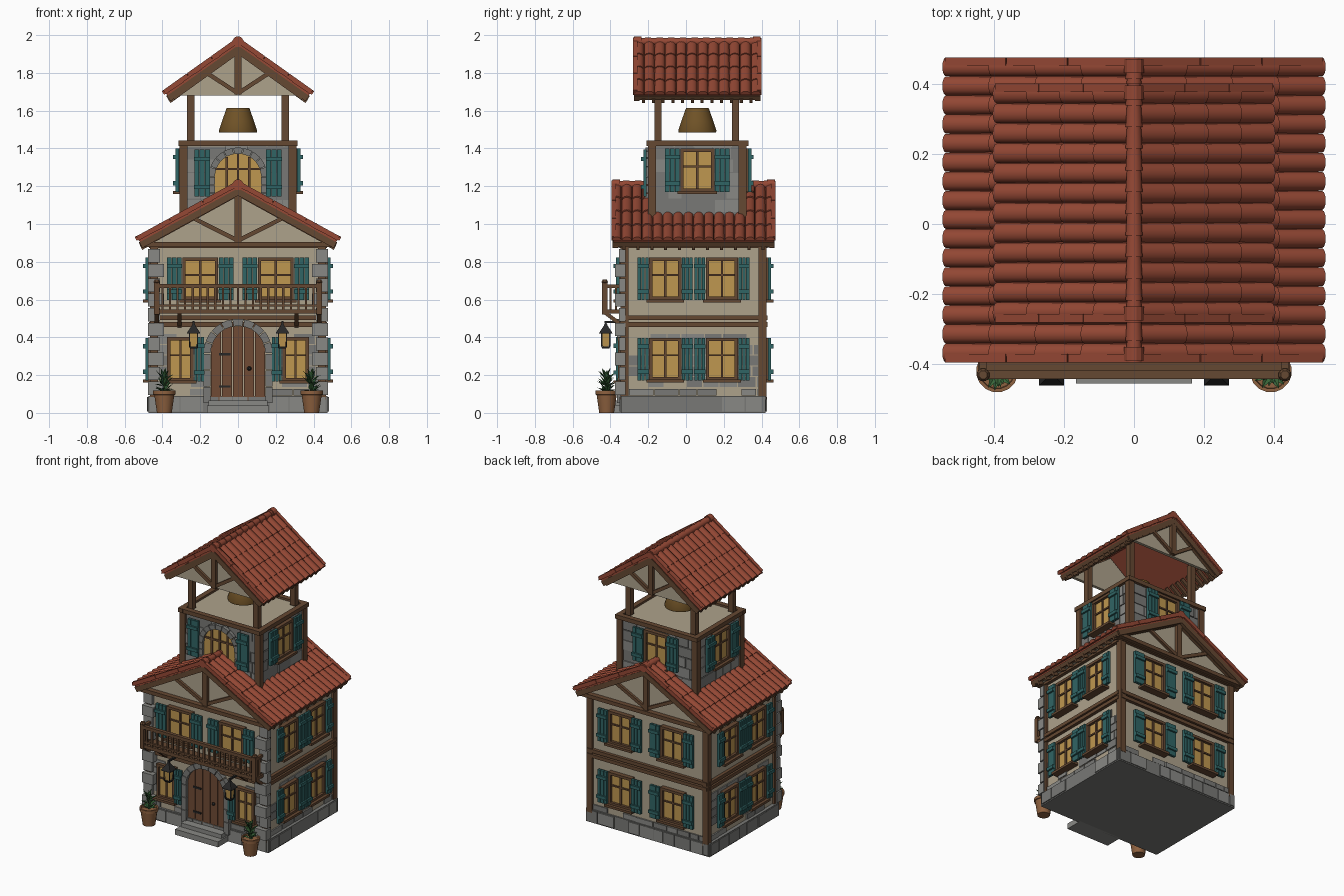
import bpy, bmesh, random
from math import pi, sin, cos, atan2, hypot
from mathutils import Matrix, Vector

if "Cube" in bpy.data.objects:
    bpy.data.objects.remove(bpy.data.objects["Cube"])
random.seed(4)
I = Matrix.Identity(4)
T = lambda x, y, z: Matrix.Translation((x, y, z))
R = lambda a, ax: Matrix.Rotation(a, 4, ax)
COL = dict(tile=(.30, .065, .035), wood=(.13, .065, .032), door=(.16, .07, .035), teal=(.03, .13, .13),
           plaster=(.42, .36, .26), stone=(.19, .19, .18), pale=(.25, .25, .235), amber=(.52, .31, .08),
           bronze=(.16, .085, .02), clay=(.27, .12, .05), leaf=(.04, .13, .04), iron=(.02, .02, .02))
parts, kind = {}, {}


def bm_of(name, col):
    kind[name] = col
    return parts.setdefault(name, bmesh.new()) if name not in parts else parts[name]


def box(name, col, c, s, M=I):
    bmesh.ops.create_cube(bm_of(name, col), size=1, matrix=M @ T(*c) @ Matrix.Diagonal((*s, 1)))


def span(name, col, x, y, z, M=I):
    box(name, col, [(a[0] + a[1]) / 2 for a in (x, y, z)], [a[1] - a[0] for a in (x, y, z)], M)


def beam(name, col, p, q, y, w, d, M=I):
    dx, dz = q[0] - p[0], q[1] - p[1]
    box(name, col, (0, 0, 0), (hypot(dx, dz), d, w),
        M @ T((p[0] + q[0]) / 2, y, (p[1] + q[1]) / 2) @ R(-atan2(dz, dx), 'Y'))


def prism(name, col, pts, y0, y1, M=I):
    b = bm_of(name, col)
    f, k = [[b.verts.new(M @ Vector((x, y, z))) for x, z in pts] for y in (y0, y1)]
    b.faces.new(f)
    b.faces.new(k[::-1])
    for i in range(len(pts)):
        j = (i + 1) % len(pts)
        b.faces.new((f[i], k[i], k[j], f[j]))


def lathe(name, col, prof, n, M=I):
    b = bm_of(name, col)
    rings = [[b.verts.new(M @ Vector((r * cos(2 * pi * (i + .5) / n), r * sin(2 * pi * (i + .5) / n), z)))
              for i in range(n)] for r, z in prof]
    for a, c in zip(rings, rings[1:]):
        for i in range(n):
            b.faces.new((a[i], a[(i + 1) % n], c[(i + 1) % n], c[i]))
    b.faces.new(rings[0])
    b.faces.new(rings[-1])


def wall(cy, off, ang):  # wall frame: x along wall, -y outward
    return T(0, cy, 0) @ R(ang, 'Z') @ T(0, -off, 0)


def shutter(M, u, z, w, h):
    for i in (-1, 0, 1):
        box('shutter_planks', 'teal', (u + i * w / 3, -.032, z), (w / 3 - .003, .018, h), M)
    for dz in (-.3, .3):
        box('shutter_battens', 'teal', (u, -.046, z + dz * h), (w, .014, .022), M)


def window(M, u, z, w, h, sw, sides=(-1, 1)):
    box('window_glass', 'amber', (u, -.006, z), (w - .02, .016, h - .02), M)
    for s in (-1, 1):
        box('window_frames', 'wood', (u + s * (w / 2 - .009), -.014, z), (.018, .034, h), M)
        box('window_frames', 'wood', (u, -.014, z + s * (h / 2 - .009)), (w, .036, .018), M)
    box('window_bars', 'wood', (u, -.014, z), (.012, .018, h), M)
    box('window_bars', 'wood', (u, -.013, z + .02), (w, .018, .01), M)
    box('window_sills', 'wood', (u, -.024, z - h / 2 - .004), (w + .03, .058, .016), M)
    for s in sides:
        shutter(M, u + s * (w + sw + .004) / 2, z, sw, h)


def stones(M, hw, z0, z1, rows, gap=0):  # slightly proud masonry
    h = (z1 - z0) / rows
    for r in range(rows):
        u = -hw
        while u < hw - .01:
            w = min(random.uniform(.07, .14), hw - u)
            if abs(u + w / 2) > gap and random.random() < .85:
                n, c = random.choice((('stone_blocks', 'stone'), ('pale_stone_blocks', 'pale')))
                box(n, c, (u + w / 2, 0, z0 + h * (r + .5)), (w - .006, random.uniform(.008, .016), h - .006), M)
            u += w


def arch(r, spring, base, n=14):
    return [(-r, base)] + [(-r * cos(pi * i / n), spring + r * sin(pi * i / n)) for i in range(n + 1)] + [(r, base)]


def arch_stones(M, r, R2, spring, base, depth, n=9):
    for i in range(n):
        a, c = pi * (i + .04) / n, pi * (i + .96) / n
        prism('arch_stones', 'stone', [(k * cos(t), spring + k * sin(t)) for k, t in
              ((r, a), (R2, a), (R2, (a + c) / 2), (R2, c), (r, c), (r, (a + c) / 2))], -depth, .01, M)
    for s in (-1, 1):
        for i in range(3):
            h = (spring - base) / 3
            box('arch_stones', 'stone', (s * (r + R2) / 2, .005 - depth / 2, base + h * (i + .5)),
                (R2 - r, depth + .01, h - .004), M)


def gable(M, hw, z0, za, tie=True):  # timber pattern on a gable face
    k = (za - z0) / hw
    box('gable_timbers', 'wood', (0, -.008, (z0 + za) / 2), (.036, .03, za - z0 - .01), M)
    for s in (-1, 1):
        beam('gable_timbers', 'wood', (s * hw, z0 - .012), (0, za - .012), -.008, .028, .026, M)
        beam('gable_timbers', 'wood', (0, z0 + .012), (s * hw * .5, z0 + k * hw * .5), -.006, .022, .022, M)
    if tie:
        box('gable_tie_beams', 'wood', (0, -.012, z0 - .008), (2 * hw + .02, .045, .026), M)


def roof(tag, hw, yc, hy, za, ze, cols, rows, rafters):
    L, a = hypot(hw, za - ze), atan2(za - ze, hw)
    p, c = 2 * hy / cols, L / rows
    prof = [(p * .49 * cos(pi * i / 6), .022 * sin(pi * i / 6)) for i in range(7)]
    for s in (0, pi):
        S = T(0, yc, za) @ R(s, 'Z') @ R(a, 'Y')
        span(tag + '_roof_deck', 'tile', (0, L - .004), (-hy + .01, hy - .01), (-.012, .006), S)
        for i in range(cols):
            for j in range(rows):
                prism(tag + '_roof_tiles', 'tile', prof, 0, c + .008,
                      S @ T(j * c, -hy + p * (i + .5), .002) @ R(-pi / 2, 'Z') @ R(.05, 'X'))
        for e in (-1, 1):
            box(tag + '_bargeboards', 'wood', (L / 2, e * (hy - .02), -.022), (L, .028, .034), S)
            for j in range(3):
                box(tag + '_verge_tiles', 'tile', (L * (j + .5) / 3, e * (hy - .012), .016),
                    (L / 3 - .003, .024, .026), S @ T(0, 0, .002))
        box(tag + '_fascia', 'wood', (L - .006, 0, -.016), (.018, 2 * hy - .03, .024), S)
        for i in range(rafters):
            box(tag + '_rafter_tails', 'wood', (L - .05, (2 * (i + .5) / rafters - 1) * (hy - .03), -.034),
                (.11, .016, .026), S)
    n = round(hy * 2 / .062)
    for i in range(n):
        lathe(tag + '_ridge_caps', 'tile', [(.021, 0), (.025, 2 * hy / n)], 12,
              T(0, yc + hy - i * 2 * hy / n, za + .012) @ R(pi / 2, 'X'))
    for e in (-1, 1):
        lathe(tag + '_ridge_ends', 'tile', [(.029, -.02), (.029, .02)], 12,
              T(0, yc + e * (hy - .025), za + .013) @ R(pi / 2, 'X'))


# house body, plinth and gable wall
span('plinth', 'stone', (-.475, .475), (-.345, .42), (0, .09))
span('house_walls', 'plaster', (-.45, .45), (-.33, .41), (.05, .9))
prism('gable_wall', 'plaster', [(-.49, .89), (.49, .89), (0, 1.175)], -.345, .425)
front, back, right, left = [wall(.04, o, a) for o, a in ((.37, 0), (.37, pi), (.45, pi / 2), (.45, -pi / 2))]
for W, hw, off in ((front, .47, .015), (back, .47, .01), (right, .375, .025), (left, .375, .025)):
    stones(W @ T(0, -off, 0), hw, .005, .088, 1)
    stones(W @ T(0, -.003, 0), hw - .03, .09, .13, 1, .2 if W is front else 0)
    if W is not back:
        stones(W, hw - .03, .135, .42, 5, .2 if W is front else 0)
    for z in (.468, .503, .885):
        box('wall_beams', 'wood', (0, -.005, z), (hw * 2 - .02, .034, .024), W)
for sx in (-1, 1):
    for y in (-.325, .405):
        box('corner_posts', 'wood', (sx * .445, y, .48), (.042, .042, .82))
    # alternating corner stones at the front
    for i in range(10):
        w, d = ((.085, .055), (.062, .035))[i % 2]
        box('corner_stones', 'pale', (sx * (.476 - w / 2), -.32 - d / 2, .13 + i * .078), (w, d, .07))
for y, W in ((-.345, I), (-.425, R(pi, 'Z'))):
    gable(W @ T(0, y, 0), .5, .9, 1.175)
roof('main', .525, .04, .435, 1.195, .907, 16, 4, 11)

# house windows
for z in (.285, .71):
    for u in (-1, 1):
        for W in (right, left):
            window(W, u * .15, z, .17, .225, .06)
        window(back, u * .2, z, .18, .225, .075)
for u in (-1, 1):
    window(front, u * .2, .71, .19, .225, .08)
    window(front, u * .305, .285, .14, .235, .055, (-u,))

# door with planks, stone arch, hinges, knob and steps
arch_stones(front, .145, .183, .315, .05, .035)
for i in range(5):
    xs = [-.145 + .058 * (i + k / 4) for k in range(5)]
    xs[0] += .002
    xs[-1] -= .002
    prism('door_planks', 'door', [(xs[0], .06)] + [(x, .315 + max(0, .145 ** 2 - x * x) ** .5) for x in xs]
          + [(xs[-1], .06)], -.016, .01, front)
for z in (.14, .31):
    box('door_hinges', 'iron', (-.07, -.018, z), (.06, .01, .012), front)
lathe('door_knob', 'iron', [(.006, 0), (.012, .012), (.006, .022)], 10, front @ T(.06, -.014, .235) @ R(pi / 2, 'X'))
span('lower_step', 'pale', (-.165, .165), (-.455, -.33), (0, .038))
span('upper_step', 'pale', (-.155, .155), (-.405, -.33), (.03, .066))

# balcony
span('balcony_floor', 'wood', (-.445, .445), (-.435, -.33), (.525, .548))
span('balcony_rails', 'wood', (-.44, .44), (-.442, -.418), (.66, .682))
span('balcony_rails', 'wood', (-.44, .44), (-.438, -.422), (.562, .574))
for i in range(21):
    box('balcony_balusters', 'wood', (-.4 + i * .04, -.43, .605), (.012, .012, .12))
for s in (-1, 1):
    box('balcony_posts', 'wood', (s * .43, -.43, .605), (.028, .028, .17))
    lathe('balcony_knobs', 'wood', [(.012, 0), (.019, .008), (.012, .02)], 8, T(s * .43, -.43, .685))
    span('balcony_rails', 'wood', (s * .43 - .01, s * .43 + .01), (-.43, -.33), (.662, .68))
    for y in (-.4, -.37):
        box('balcony_balusters', 'wood', (s * .43, y, .605), (.012, .012, .12))
    for x in (.43, .31):
        beam('balcony_brackets', 'wood', (-.425, .528), (-.335, .46), 0, .02, .022, T(s * x, 0, 0) @ R(pi / 2, 'Z'))

    # hanging lanterns
    Ln = T(s * .235, -.425, 0)
    lathe('lantern_glass', 'amber', [(.022, .352), (.031, .42)], 4, Ln)
    lathe('lantern_roofs', 'iron', [(.05, .42), (.046, .428), (.014, .462), (.007, .475)], 4, Ln)
    lathe('lantern_bases', 'iron', [(.026, .34), (.034, .352)], 4, Ln)
    for ax in (-1, 1):
        for ay in (-1, 1):
            box('lantern_bars', 'iron', (ax * .021, ay * .021, .386), (.006, .006, .07), Ln)
    span('lantern_arms', 'iron', (-.006, .006), (-.006, .09), (.475, .487), Ln)

    # potted plants
    Pt = T(s * .39, -.42, 0)
    lathe('flower_pots', 'clay', [(.04, 0), (.054, .095), (.06, .097), (.06, .118), (.05, .118), (.048, .106)], 16, Pt)
    b = bm_of('plant_leaves', 'leaf')
    for i in range(26):
        a, t, l = i * 2.4, random.uniform(.25, 1.35), random.uniform(.06, .1)
        M = Pt @ T(0, 0, .108 + .03 * (i % 3)) @ R(a, 'Z') @ R(-t, 'Y')
        l = min(l, .054 / max(.3, cos(t)), .075)
        v = [b.verts.new(M @ Vector(q)) for q in ((0, 0, 0), (l * .5, .013, .006), (l, 0, 0), (l * .5, -.013, .006))]
        b.faces.new((v[0], v[1], v[2]))
        b.faces.new((v[0], v[2], v[3]))
    lathe('plant_stems', 'leaf', [(.006, .1), (.003, .18)], 6, Pt)

# tower
span('tower_walls', 'stone', (-.29, .29), (-.185, .305), (.95, 1.42))
span('tower_floor', 'plaster', (-.295, .295), (-.19, .31), (1.41, 1.428))
tf, tb, tr, tl = [wall(.06, o, a) for o, a in ((.245, 0), (.245, pi), (.29, pi / 2), (.29, -pi / 2))]
for W, hw in ((tf, .3), (tb, .3), (tr, .255), (tl, .255)):
    stones(W, hw - .02, 1.06, 1.415, 5)
    box('tower_rim_beams', 'wood', (0, -.006, 1.428), (2 * hw + .03, .036, .028), W)
    if W is not tf:
        window(W, 0, 1.285, .18, .23, .08)
for s in (-1, 1):
    for y in (-.18, .3):
        box('tower_corner_posts', 'wood', (s * .288, y, 1.21), (.042, .042, .42))
    for y in (-.148, .262):
        box('belfry_posts', 'wood', (s * .25, y, 1.59), (.038, .038, .31))
    shutter(tf, s * .19, 1.27, .085, .25)
prism('arched_window_glass', 'amber', arch(.125, 1.25, 1.12), -.012, .01, tf)
arch_stones(tf, .122, .155, 1.25, 1.12, .03)
for x in (-.06, 0, .06):
    span('arched_window_bars', 'wood', (x - .006, x + .006), (-.02, 0), (1.12, 1.37 - abs(x) * .25), tf)
span('arched_window_bars', 'wood', (-.122, .122), (-.02, 0), (1.285, 1.297), tf)

# bell, belfry gables and roof
lathe('bell', 'bronze', [(.1, 1.485), (.102, 1.495), (.085, 1.545), (.064, 1.605), (.06, 1.613)], 24, T(0, .06, 0))
for y, W in ((-.25, I), (-.37, R(pi, 'Z'))):
    prism('belfry_gable_panels', 'plaster', [(-.34, 1.68), (.34, 1.68), (0, 1.928)], y, y + .02, W)
    gable(W @ T(0, y, 0), .345, 1.68, 1.928, False)
roof('belfry', .38, .06, .34, 1.952, 1.682, 12, 4, 12)

# turn every part into an object
mats = {}
for k, c in COL.items():
    mats[k] = bpy.data.materials.new(k)
    mats[k].diffuse_color = (*c, 1)
for name, b in parts.items():
    bmesh.ops.recalc_face_normals(b, faces=b.faces)
    me = bpy.data.meshes.new(name)
    b.to_mesh(me)
    ob = bpy.data.objects.new(name, me)
    me.materials.append(mats[kind[name]])
    bpy.context.collection.objects.link(ob)
    if name in ('bell', 'flower_pots', 'main_ridge_caps', 'belfry_ridge_caps', 'main_roof_tiles', 'belfry_roof_tiles'):
        bpy.context.view_layer.objects.active = ob
        ob.select_set(True)
        bpy.ops.object.shade_smooth_by_angle(angle=.7)
        ob.select_set(False)

for m in bpy.data.materials:
    if m.users and not m.is_grease_pencil:
        m.use_nodes = True
        m.node_tree.nodes["Principled BSDF"].inputs["Base Color"].default_value = m.diffuse_color
